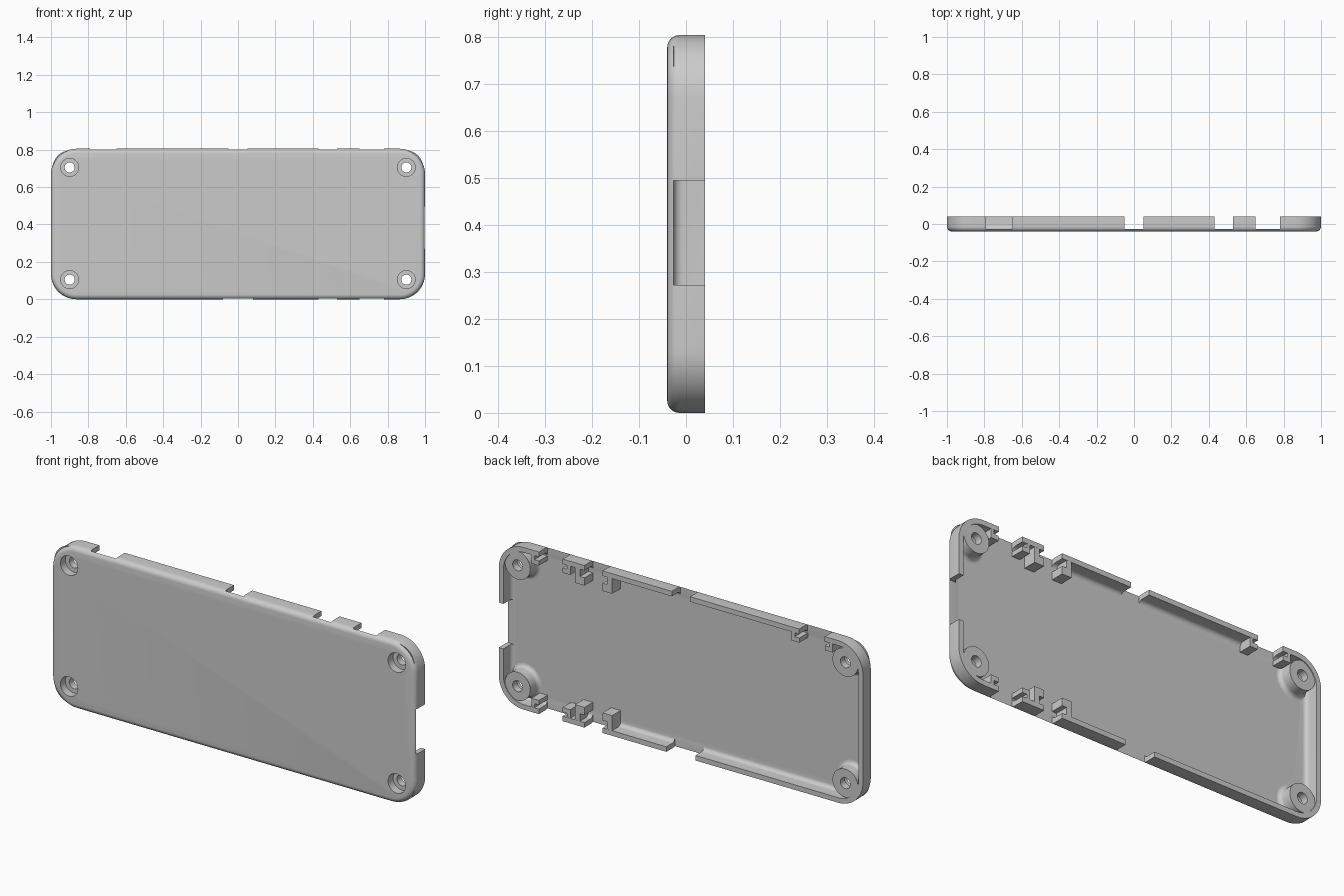
import bpy, bmesh
from math import pi, sin, cos
from mathutils import Vector, Matrix

if "Cube" in bpy.data.objects:
    bpy.data.objects.remove(bpy.data.objects["Cube"])

H, R = 0.805, 0.135           # panel height, corner radius
FRONT, FLOOR, RIM = -0.04, -0.027, 0.04


def finish(bm, name, smooth=True):
    bmesh.ops.recalc_face_normals(bm, faces=bm.faces)
    me = bpy.data.meshes.new(name)
    bm.to_mesh(me)
    bm.free()
    ob = bpy.data.objects.new(name, me)
    bpy.context.collection.objects.link(ob)
    if smooth:
        shade(ob)
    return ob


def shade(ob):
    bpy.ops.object.select_all(action='DESELECT')
    ob.select_set(True)
    bpy.context.view_layer.objects.active = ob
    bpy.ops.object.shade_smooth_by_angle(angle=0.6)


def add_box(bm, x0, x1, y0, y1, z0, z1):
    m = Matrix.Translation(((x0 + x1) / 2, (y0 + y1) / 2, (z0 + z1) / 2))
    m = m @ Matrix.Diagonal((x1 - x0, y1 - y0, z1 - z0, 1))
    bmesh.ops.create_cube(bm, size=1, matrix=m)


def ring(bm, inset, y, seg=10):
    """Rounded rectangle, shrunk by inset, at depth y."""
    r, pts = R - inset, []
    for k, (cx, cz) in enumerate([(1 - R, H - R), (R - 1, H - R), (R - 1, R), (1 - R, R)]):
        for i in range(seg + 1):
            a = (k + i / seg) * pi / 2
            pts.append(bm.verts.new((cx + r * cos(a), y, cz + r * sin(a))))
    return pts


def bridge(bm, a, b):
    n = len(a)
    for i in range(n):
        bm.faces.new((a[i], a[(i + 1) % n], b[(i + 1) % n], b[i]))


# Tray shell: rounded outside edge, rim, then filleted inside
f, t, g = 0.026, 0.025, 0.02
quarter = [i / 6 * pi / 2 for i in range(7)]
profile = [(f - f * sin(a), FRONT + f - f * cos(a)) for a in quarter]
profile += [(0, RIM), (t, RIM)]
profile += [(t + g - g * cos(a), FLOOR + g - g * sin(a)) for a in quarter]
bm = bmesh.new()
rings = [ring(bm, *p) for p in profile]
for a, b in zip(rings, rings[1:]):
    bridge(bm, a, b)
bm.faces.new(rings[0])
bm.faces.new(rings[-1])
tray = finish(bm, "tray", False)

# Openings in the walls and screw holes in the floor
bm = bmesh.new()
for x0, x1 in [(-0.79, -0.65), (-0.05, 0.05), (0.43, 0.53), (0.65, 0.78)]:
    add_box(bm, x0, x1, FLOOR + 0.0004, 0.1, H - 0.05, H + 0.1)
for x0, x1 in [(-0.08, 0.08), (0.43, 0.53), (0.65, 0.78)]:
    add_box(bm, x0, x1, FLOOR + 0.0004, 0.1, -0.1, 0.05)
add_box(bm, 0.95, 1.1, FLOOR + 0.0004, 0.1, 0.272, 0.495)
corners = [(x, z) for x in (-0.9, 0.9) for z in (0.105, H - 0.1)]
for x, z in corners:
    bmesh.ops.create_cone(bm, cap_ends=True, segments=32, radius1=0.048, radius2=0.048, depth=0.06,
                          matrix=Matrix.Translation((x, -0.03, z)) @ Matrix.Rotation(pi / 2, 4, 'X'))
cutter = finish(bm, "cutter", False)
cutter.hide_render = True
mod = tray.modifiers.new("openings", 'BOOLEAN')
mod.operation, mod.solver, mod.object = 'DIFFERENCE', 'EXACT', cutter
bpy.context.view_layer.objects.active = tray
bpy.ops.object.modifier_apply(modifier=mod.name)
bpy.data.objects.remove(cutter)
shade(tray)

# Screw bosses: counterbored tubes with a flared foot
boss = [(0.048, FRONT), (0.048, 0.0), (0.027, 0.0), (0.027, 0.036), (0.07, 0.036)]
boss += [(0.09 - 0.02 * cos(a), FLOOR + 0.02 - 0.02 * sin(a)) for a in quarter]
for x, z in corners:
    bm = bmesh.new()
    loops = [[bm.verts.new((x + r * cos(i * pi / 16), y, z + r * sin(i * pi / 16))) for i in range(32)]
             for r, y in boss]
    for a, b in zip(loops, loops[1:]):
        bridge(bm, a, b)
    finish(bm, "screw_boss")


# Slot hooks beside the openings: a stem from the wall and an arm toward the gap
def hook(name, edge, side, top, width, arm0, arm1):
    bm = bmesh.new()
    back, stem = edge - side * width, edge - side * 0.025
    outline = [(back, 0.012), (stem, 0.012), (stem, arm0), (edge, arm0), (edge, arm1), (back, arm1)]
    face = bm.faces.new([bm.verts.new((x, FLOOR - 0.004, H - z if top else z)) for x, z in outline])
    ext = bmesh.ops.extrude_face_region(bm, geom=[face])
    moved = [v for v in ext["geom"] if isinstance(v, bmesh.types.BMVert)]
    bmesh.ops.translate(bm, verts=moved, vec=Vector((0, RIM - FLOOR + 0.0035, 0)))
    finish(bm, name, False)


for top in (False, True):
    for edge, side in [(0.43, 1), (0.53, -1)]:
        hook("deep_hook", edge, side, top, 0.052, 0.062, 0.1)
    for edge, side in [(0.65, 1), (0.78, -1)]:
        hook("small_hook", edge, side, top, 0.042, 0.045, 0.068)
for edge, side in [(-0.79, 1), (-0.65, -1)]:
    hook("small_hook", edge, side, True, 0.042, 0.045, 0.068)
